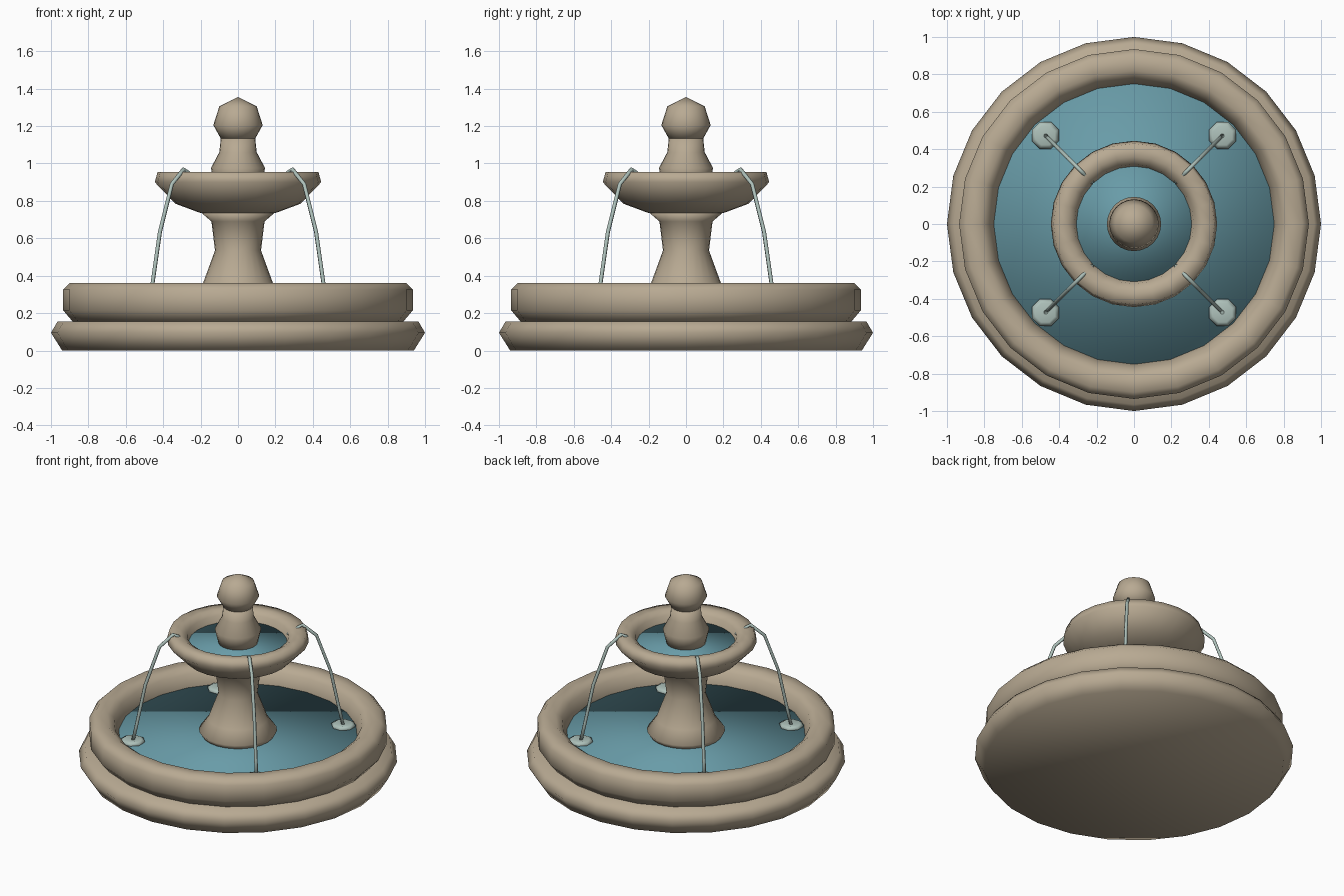
import bpy, bmesh
from math import cos, sin, pi
from mathutils import Vector

cube = bpy.data.objects.get("Cube")
if cube:
    bpy.data.objects.remove(cube, do_unlink=True)


def material(name, color):
    mat = bpy.data.materials.new(name)
    mat.use_nodes = True
    mat.diffuse_color = (*color, 1)
    mat.node_tree.nodes["Principled BSDF"].inputs["Base Color"].default_value = (*color, 1)
    return mat


stone = material("warm stone", (0.48, 0.40, 0.29))
water = material("pool water", (0.14, 0.33, 0.39))
foam = material("pale spray", (0.42, 0.53, 0.49))


def finish(bm, name, mat):
    bmesh.ops.recalc_face_normals(bm, faces=bm.faces)
    for face in bm.faces:
        face.smooth = True
    mesh = bpy.data.meshes.new(name)
    bm.to_mesh(mesh)
    bm.free()
    mesh.materials.append(mat)
    obj = bpy.data.objects.new(name, mesh)
    bpy.context.collection.objects.link(obj)
    return obj


def lathe(name, profile, mat, sides=24, ring=False):
    """Turn (radius, height) points about z; a ring joins last point to first."""
    bm = bmesh.new()
    loops = []
    for r, z in profile:
        if r == 0:
            loops.append([bm.verts.new((0, 0, z))] * sides)
        else:
            angles = [2 * pi * i / sides for i in range(sides)]
            loops.append([bm.verts.new((r * cos(a), r * sin(a), z)) for a in angles])
    pairs = list(zip(loops, loops[1:]))
    if ring:
        pairs.append((loops[-1], loops[0]))
    for low, high in pairs:
        for i in range(sides):
            j = (i + 1) % sides
            corners = dict.fromkeys((low[i], low[j], high[j], high[i]))
            bm.faces.new(list(corners))
    if not ring:
        for end in (loops[0], loops[-1]):
            if end[0] is not end[1]:
                bm.faces.new(end)
    return finish(bm, name, mat)


# Basin: plinth, wall and water
lathe("plinth", [(0.94, 0), (1.0, 0.095), (0.965, 0.155), (0.80, 0.155)], stone)
lathe("basin_wall", [(0.88, 0.15), (0.935, 0.215), (0.935, 0.325), (0.90, 0.36),
                     (0.82, 0.36), (0.78, 0.33), (0.75, 0.25), (0.75, 0.15)], stone, ring=True)
lathe("basin_water", [(0.76, 0.16), (0.76, 0.25)], water)

# Column, upper bowl and its water
lathe("column", [(0.22, 0.24), (0.245, 0.28), (0.187, 0.36), (0.123, 0.535),
                 (0.142, 0.69), (0.20, 0.74)], stone)
lathe("upper_bowl", [(0.20, 0.735), (0.335, 0.785), (0.445, 0.90), (0.43, 0.955),
                     (0.36, 0.955), (0.32, 0.93), (0.305, 0.87), (0.28, 0.83)], stone)
lathe("bowl_water", [(0.31, 0.85), (0.31, 0.885)], water)

# Finial post and ball
lathe("finial_post", [(0.12, 0.87), (0.145, 0.975), (0.10, 1.06), (0.092, 1.135)], stone)
lathe("finial_ball", [(0.09, 1.13), (0.132, 1.205), (0.10, 1.305), (0, 1.355)], stone)

# Four water jets, each ending in a patch of spray
PATH = [(0.315, 0.91), (0.385, 0.955), (0.41, 0.97), (0.50, 0.89),
        (0.59, 0.635), (0.645, 0.365), (0.67, 0.25)]
for k, label in enumerate(("back_left", "back_right", "front_right", "front_left")):
    angle = pi / 4 + k * pi / 2
    out = Vector((cos(angle), sin(angle), 0))
    side = Vector((-sin(angle), cos(angle), 0))
    bm = bmesh.new()
    points = [out * r + Vector((0, 0, z)) for r, z in PATH]
    loops = []
    for i, p in enumerate(points):
        along = (points[min(i + 1, len(points) - 1)] - points[max(i - 1, 0)]).normalized()
        up = along.cross(side)
        loops.append([bm.verts.new(p + 0.011 * (side * cos(a * pi / 3) + up * sin(a * pi / 3)))
                      for a in range(6)])
    for low, high in zip(loops, loops[1:]):
        for i in range(6):
            j = (i + 1) % 6
            bm.faces.new((low[i], low[j], high[j], high[i]))
    bm.faces.new(loops[0])
    bm.faces.new(loops[-1])
    finish(bm, "water_jet_" + label, foam)

    spray = lathe("spray_" + label, [(0.07, 0.24), (0.078, 0.26), (0.055, 0.272), (0, 0.262)],
                  foam, sides=8)
    spray.location = out * 0.67
    spray.rotation_euler.z = pi / 8
